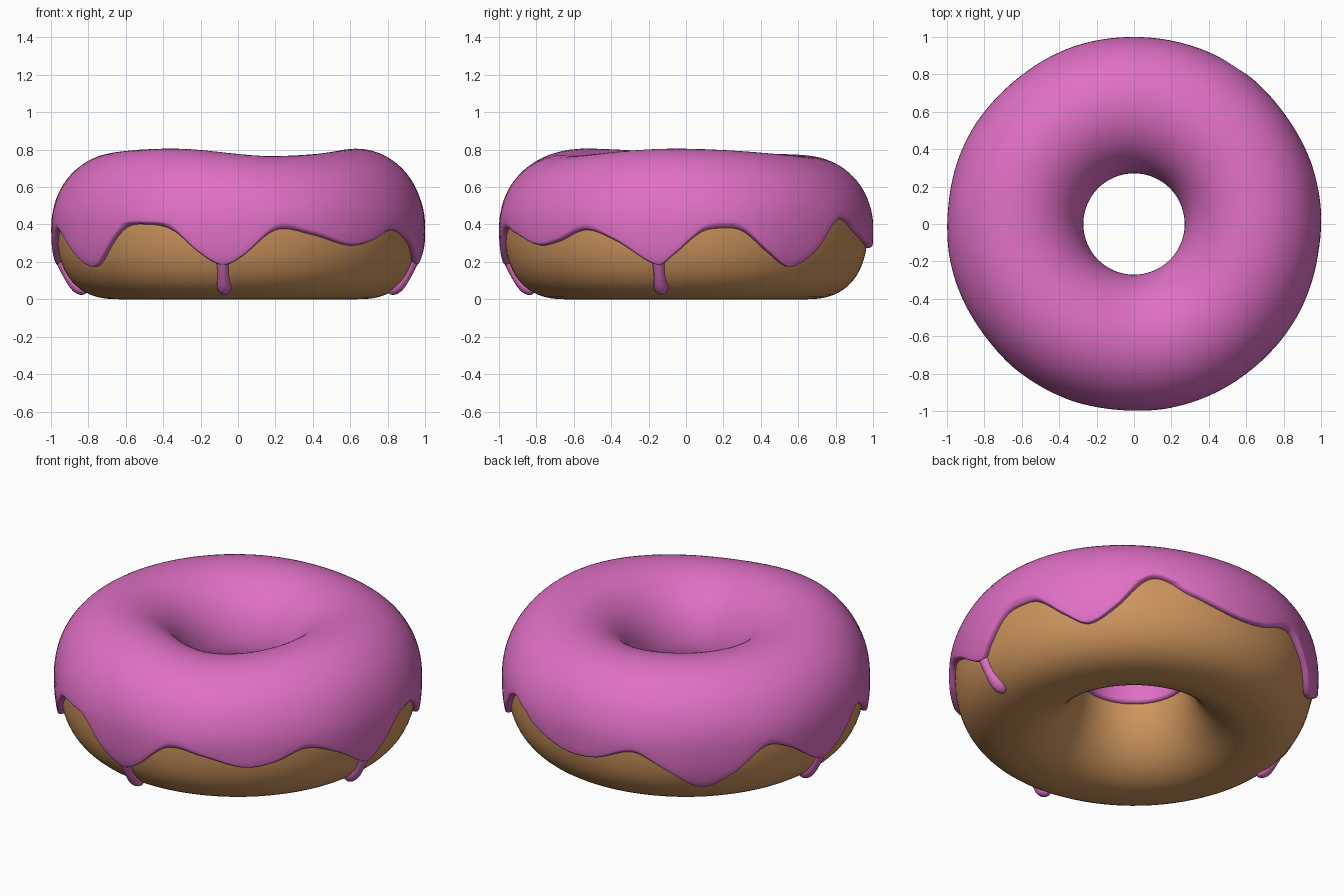
import bpy
from math import sin, cos, asin, pi, radians, copysign

if "Cube" in bpy.data.objects:
    bpy.data.objects.remove(bpy.data.objects["Cube"])

# angle in degrees (0 = +x), height of the icing's lower edge
EDGE = [(-166, .37), (-143, .18), (-128, .38), (-120, .40), (-111, .37), (-102, .25),
        (-95, .19), (-89, .23), (-78, .37), (-66, .345), (-53, .29), (-44, .31),
        (-33, .37), (-22, .31), (-9, .19), (-4, .24), (5, .36), (12, .38), (18, .365),
        (27, .25), (35, .18), (44, .25), (56, .43), (68, .35), (84, .28), (95, .29),
        (108, .36), (118, .28), (130, .17), (140, .24), (151, .37), (160, .33),
        (170, .22), (175, .19), (182, .25)]
# angle, height of the uneven top
TOP = [(-120, .805), (-72, .765), (-5, .805), (72, .765), (120, .775), (180, .783)]
CENTRE, HALF, MID, THICK = .633, .338, .40, .025


def periodic(table, deg):
    """Smooth looping interpolation through (angle, value) pairs."""
    n = len(table)
    deg = (deg - table[0][0]) % 360 + table[0][0]

    def pt(i):
        return table[i % n][0] + 360 * (i // n), table[i % n][1]
    i = max(k for k in range(n) if table[k][0] <= deg + 1e-9)
    (a0, v0), (a1, v1), (a2, v2), (a3, v3) = (pt(k) for k in range(i - 1, i + 3))
    h = a2 - a1
    t = (deg - a1) / h
    m1, m2 = (v2 - v0) / (a2 - a0) * h, (v3 - v1) / (a3 - a1) * h
    return ((2*t**3 - 3*t**2 + 1) * v1 + (t**3 - 2*t**2 + t) * m1
            + (3*t**2 - 2*t**3) * v2 + (t**3 - t**2) * m2)


def surf(deg, phi, off):
    """Point on the dough; phi 0 = outer equator, pi/2 = top, off = distance outward."""
    c, s = cos(phi), sin(phi)
    n = 2.5 if s < 0 and c > 0 else 2
    up = periodic(TOP, deg) - MID - THICK
    r = CENTRE + copysign(abs(c) ** (2 / n), c) * (HALF + off)
    z = MID + copysign(abs(s) ** (2 / n), s) * ((up if s > 0 else MID) + off)
    return r * cos(radians(deg)), r * sin(radians(deg)), z


def phi_at(z):
    """Profile angle on the outer side at height z."""
    if z > MID:
        return asin((z - MID) / .38)
    return -asin(((MID - z) / MID) ** 1.25)


def material(name, rgb):
    m = bpy.data.materials.new(name)
    m.diffuse_color = (*rgb, 1)
    m.use_nodes = True
    m.node_tree.nodes["Principled BSDF"].inputs["Base Color"].default_value = m.diffuse_color
    return m


def ring_mesh(name, columns, closed, mat):
    """Skin a loop of profile columns into a smooth mesh."""
    n, k = len(columns), len(columns[0])
    faces = [(i*k + j, (i+1) % n*k + j, (i+1) % n*k + (j+1) % k, i*k + (j+1) % k)
             for i in range(n) for j in range(k if closed else k - 1)]
    me = bpy.data.meshes.new(name)
    me.from_pydata([p for col in columns for p in col], [], faces)
    me.materials.append(mat)
    me.shade_smooth()
    ob = bpy.data.objects.new(name, me)
    bpy.context.collection.objects.link(ob)


dough = material("dough_brown", (.62, .30, .11))
pink = material("icing_pink", (.74, .16, .56))

# Dough ring
ring_mesh("dough_ring", [[surf(i * 3, j * 2*pi / 64, 0) for j in range(64)]
                         for i in range(120)], True, dough)

# Icing: shell over the top with a rounded lip at both edges
columns = []
for i in range(540):
    deg = i / 1.5
    a, b = phi_at(periodic(EDGE, deg)), pi + .02
    col = []
    for j in range(7):
        u = (1 - j / 6) * pi / 2
        col.append(surf(deg, a + .05 * (1 - sin(u)), (THICK + .01) * cos(u) - .004))
    for j in range(1, 42):
        t = j / 42
        off = THICK + .006 * max(0, 1 - t * 7)
        col.append(surf(deg, a + .05 + (b - a - .05) * t, off))
    for j in range(6):
        u = j / 5 * pi / 2
        col.append(surf(deg, b + .05 * sin(u), THICK * cos(u) - .003))
    columns.append(col)
ring_mesh("icing", columns, False, pink)


# Icing drips: bulb-ended runs down the dough
def drip(name, deg):
    cu = bpy.data.curves.new(name, "CURVE")
    cu.dimensions, cu.bevel_depth, cu.bevel_resolution = "3D", 1, 4
    steps = [(.27, .034), (.23, .036), (.19, .033), (.15, .030), (.12, .031), (.09, .036),
             (.07, .039), (.055, .037), (.045, .030), (.038, .019), (.035, .002)]
    sp = cu.splines.new("POLY")
    sp.points.add(len(steps) - 1)
    for p, (z, r) in zip(sp.points, steps):
        p.co = (*surf(deg, phi_at(z), -.004), 1)
        p.radius = r
    sp.use_smooth = True
    cu.materials.append(pink)
    ob = bpy.data.objects.new(name, cu)
    bpy.context.collection.objects.link(ob)
    bpy.ops.object.select_all(action="DESELECT")
    ob.select_set(True)
    bpy.context.view_layer.objects.active = ob
    bpy.ops.object.convert(target="MESH")


for name, deg in (("front_drip", -95), ("right_drip", -9), ("left_drip", 175)):
    drip(name, deg)
